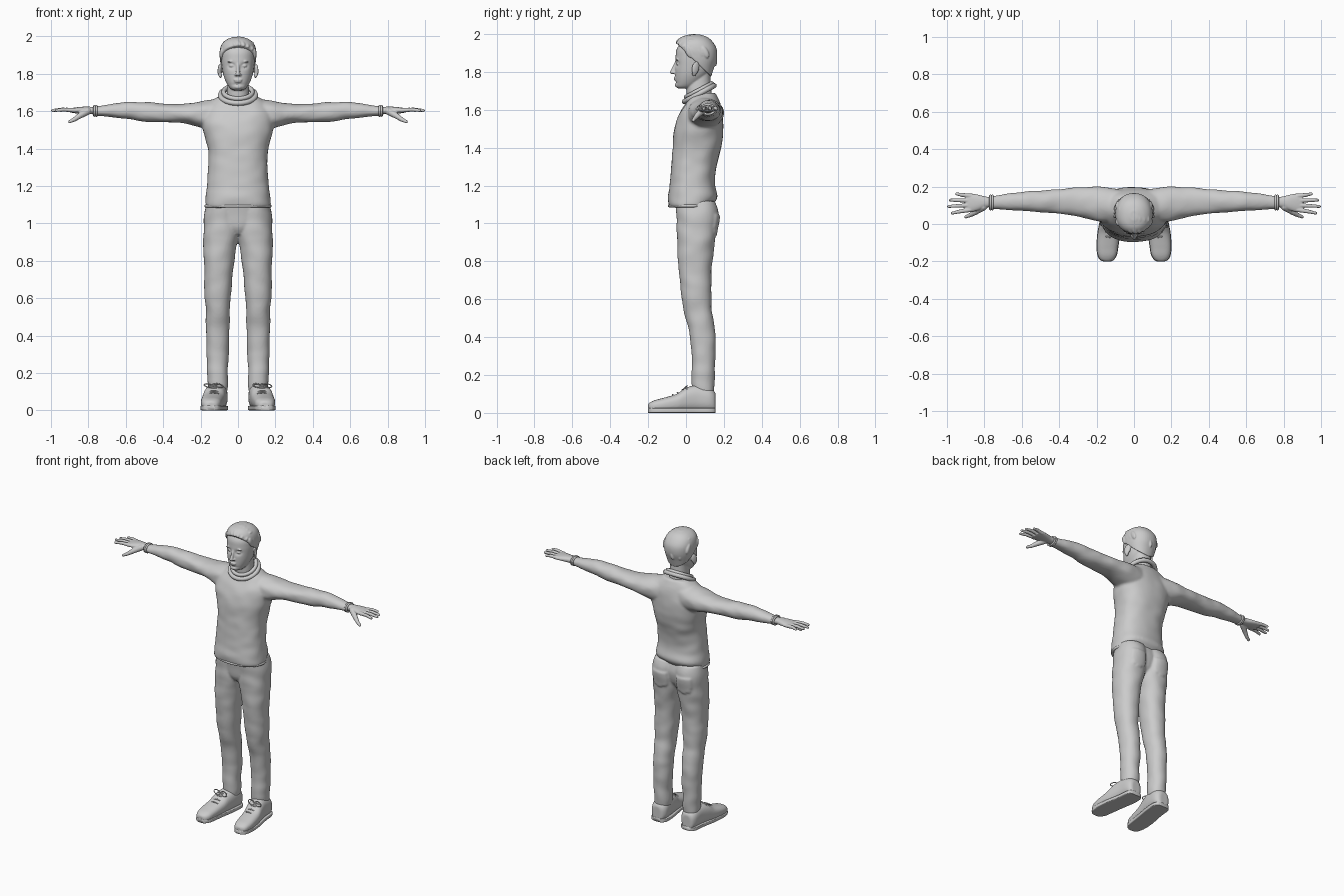
import bpy, bmesh, math
from math import sin, cos, pi, exp
from mathutils import Vector, Matrix, Euler, noise

if "Cube" in bpy.data.objects:
    bpy.data.objects.remove(bpy.data.objects["Cube"])


def catmull(p0, p1, p2, p3, t):
    return [0.5 * (2*b + (c-a)*t + (2*a-5*b+4*c-d)*t*t + (3*b-a-3*c+d)*t**3)
            for a, b, c, d in zip(p0, p1, p2, p3)]


def loft(bm, axis, rings, segs=48, steps=6, power=2.2):
    """Skin rings (t, a0, a1, b0, b1): position on the axis and the extents across it."""
    n, path = len(rings), []
    for i in range(n - 1):
        quad = [rings[max(0, min(n-1, i+k))] for k in (-1, 0, 1, 2)]
        path += [catmull(*quad, s / steps) for s in range(steps)]
    path.append(list(rings[-1]))
    loops = []
    for t, a0, a1, b0, b1 in path:
        loop = []
        for k in range(segs):
            c, s = cos(2*pi*k/segs), sin(2*pi*k/segs)
            a = (a0+a1)/2 + (a1-a0)/2 * math.copysign(abs(c)**(2/power), c)
            b = (b0+b1)/2 + (b1-b0)/2 * math.copysign(abs(s)**(2/power), s)
            loop.append(bm.verts.new({'X': (t, a, b), 'Y': (a, t, b), 'Z': (a, b, t)}[axis]))
        loops.append(loop)
    faces = [bm.faces.new(loops[0]), bm.faces.new(loops[-1])]
    for p, q in zip(loops, loops[1:]):
        faces += [bm.faces.new((p[k], p[(k+1) % segs], q[(k+1) % segs], q[k])) for k in range(segs)]
    bmesh.ops.recalc_face_normals(bm, faces=faces)
    return [v for l in loops for v in l]


def blob(bm, loc, size, rot=(0, 0, 0)):
    m = Matrix.LocRotScale(Vector(loc), Euler(rot), Vector(size))
    bmesh.ops.create_icosphere(bm, subdivisions=3, radius=1, matrix=m)


def limb(bm, pts, radii):
    """Chain of overlapping balls along a path, fused later."""
    for a, b, r0, r1 in zip(pts, pts[1:], radii, radii[1:]):
        a, b = Vector(a), Vector(b)
        for k in range(9):
            r = r0 + (r1-r0)*k/8
            blob(bm, a.lerp(b, k/8), (r, r, r))


def wrinkle(verts, amount, scale):
    for v in verts:
        v.co += noise.noise_vector(Vector((v.co.x*scale, v.co.y*scale, v.co.z*scale*1.6))) * amount


def mirror(bm):
    d = bmesh.ops.duplicate(bm, geom=bm.verts[:] + bm.edges[:] + bm.faces[:])['geom']
    for v in d:
        if isinstance(v, bmesh.types.BMVert):
            v.co.x *= -1
    bmesh.ops.reverse_faces(bm, faces=[f for f in d if isinstance(f, bmesh.types.BMFace)])


def finish(name, bm, voxel=0, smooth=0):
    me = bpy.data.meshes.new(name)
    bm.to_mesh(me)
    bm.free()
    me.shade_smooth()
    ob = bpy.data.objects.new(name, me)
    bpy.context.collection.objects.link(ob)
    if voxel:
        m = ob.modifiers.new('fuse', 'REMESH')
        m.mode, m.voxel_size, m.use_smooth_shade = 'VOXEL', voxel, True
    if smooth:
        m = ob.modifiers.new('soften', 'SMOOTH')
        m.factor, m.iterations = 0.5, smooth
    return ob


def tube(name, pts, r, closed=True):
    cu = bpy.data.curves.new(name, 'CURVE')
    cu.dimensions, cu.bevel_depth, cu.bevel_resolution = '3D', r, 3
    sp = cu.splines.new('POLY')
    sp.points.add(len(pts) - 1)
    for p, q in zip(sp.points, pts):
        p.co = (*q, 1)
    sp.use_cyclic_u, sp.use_smooth = closed, True
    bpy.context.collection.objects.link(bpy.data.objects.new(name, cu))


def ring(c, u, v, n=48):
    return [Vector(c) + Vector(u)*cos(2*pi*k/n) + Vector(v)*sin(2*pi*k/n) for k in range(n)]


def sym(rows):
    return [(z, -w, w, y0, y1) for z, w, y0, y1 in rows]


# sweater: sleeves mirrored, then torso, fused together
bm = bmesh.new()
v = loft(bm, 'X', [(.04, .01, .18, 1.50, 1.672), (.17, .01, .198, 1.505, 1.657), (.26, .032, .198, 1.53, 1.643),
                   (.365, .05, .19, 1.54, 1.638), (.47, .06, .18, 1.542, 1.646), (.58, .07, .172, 1.557, 1.651),
                   (.67, .076, .164, 1.567, 1.639), (.74, .079, .154, 1.575, 1.63), (.765, .08, .15, 1.577, 1.626)])
wrinkle(v, .004, 14)
mirror(bm)
v = loft(bm, 'Z', sym([(1.085, .168, -.085, .135), (1.1, .173, -.092, .14), (1.14, .172, -.096, .167),
                       (1.2, .165, -.086, .152), (1.3, .158, -.079, .16), (1.4, .163, -.071, .187),
                       (1.5, .186, -.061, .197), (1.58, .19, -.036, .193), (1.64, .16, .0, .176),
                       (1.69, .088, .03, .156)]), segs=64, power=2.4)
wrinkle(v, .004, 11)
finish('sweater', bm, .008, 5)
tube('sweater_hem', ring((0, .025, 1.093), (.172, 0, 0), (0, .113, 0)), .008)
tube('sweater_collar', ring((0, .07, 1.685), (.094, 0, 0), (0, .078, .042)), .014)
tube('shirt_collar', ring((0, .068, 1.703), (.077, 0, 0), (0, .068, .036)), .012)
for s, side in ((1, 'left'), (-1, 'right')):
    for x in (.757, .768):
        tube(side + '_cuff', ring((s*x, .115, 1.602), (0, .036, 0), (0, 0, .026)), .006)

# trousers: one leg mirrored, raised back pockets, then the pelvis
bm = bmesh.new()
v = loft(bm, 'Z', [(.1, .06, .158, .035, .146), (.15, .055, .162, .03, .15), (.25, .053, .165, .03, .153),
                   (.36, .05, .168, .025, .157), (.45, .046, .171, .01, .15), (.57, .042, .175, -.016, .135),
                   (.71, .03, .18, -.035, .131), (.85, .012, .186, -.045, .145), (.95, -.008, .186, -.048, .158),
                   (1.05, -.01, .18, -.05, .171), (1.12, -.01, .165, -.05, .15)], segs=64, steps=10)
wrinkle(v, .005, 9)
for q in v:
    if .035 < q.co.x < .145 and q.co.y > .08 and .935 + abs(q.co.x-.09)*.3 < q.co.z < 1.045:
        q.co.y += .008
mirror(bm)
loft(bm, 'Z', sym([(.94, .03, -.02, .11), (.98, .12, -.042, .14), (1.05, .165, -.05, .155), (1.12, .16, -.06, .14)]))
finish('trousers', bm, .007, 3)

# shoes and soles
foot = [(-.2, .125, .162, .045), (-.19, .108, .182, .055), (-.165, .093, .194, .067), (-.12, .085, .199, .079),
        (-.05, .075, .194, .1), (0, .067, .185, .132), (.06, .058, .174, .147), (.12, .056, .168, .135),
        (.148, .07, .156, .115), (.156, .088, .14, .1)]
bm = bmesh.new()
loft(bm, 'Y', [(y, a, b, .004, h) for y, a, b, h in foot], power=2.5)
mirror(bm)
finish('shoes', bm, .005, 3)
bm = bmesh.new()
loft(bm, 'Y', [(y, a-.002, b+.002, 0, .026) for y, a, b, h in foot], power=7)
mirror(bm)
finish('shoe_soles', bm)

# shoe laces
for s, side in ((1, 'left'), (-1, 'right')):
    for y, z in ((-.07, .096), (-.045, .106), (-.02, .121), (.0, .134)):
        tube(side + '_lace', [(s*(.13+.036*cos(a)), y+.01*cos(a)**2, z - .016*cos(a)**2)
                              for a in [pi*k/10 for k in range(11)]], .004, False)
    for d in (-1, 1):
        tube(side + '_lace_bow', ring((s*.13 + d*.026, -.005, .133), (.025, -.006, -.004), (0, .01, .009), 20), .003)

# hands: palm, four fingers and a thumb
bm = bmesh.new()
loft(bm, 'X', [(.74, .09, .144, 1.583, 1.622), (.79, .088, .146, 1.584, 1.624), (.83, .074, .156, 1.586, 1.624),
               (.87, .064, .163, 1.589, 1.62), (.9, .066, .16, 1.594, 1.615)], segs=32)
for y0, y1, tip in ((.076, .058, .972), (.1, .094, .992), (.125, .128, .982), (.15, .161, .948)):
    limb(bm, [(.875, y0, 1.605), ((.89+tip)/2, (y0+y1)/2, 1.609), (tip, y1, 1.604)], [.0125, .0105, .008])
limb(bm, [(.805, .092, 1.6), (.85, .062, 1.573), (.875, .048, 1.556), (.9, .038, 1.544)], [.02, .015, .0115, .0085])
mirror(bm)
finish('hands', bm, .0035, 2)

# head: ears and paired features mirrored, then skull, neck, nose and mouth
bm = bmesh.new()
blob(bm, (.097, .05, 1.82), (.009, .021, .036), (-.2, 0, .45))
blob(bm, (.094, .043, 1.79), (.008, .012, .014))
blob(bm, (.033, -.04, 1.843), (.015, .011, .009))
blob(bm, (.036, -.046, 1.866), (.022, .008, .005), (0, .12, -.25))
blob(bm, (.011, -.062, 1.795), (.008, .01, .007))
mirror(bm)
v = loft(bm, 'Z', sym([(1.712, .022, -.04, .02), (1.722, .042, -.052, .05), (1.75, .061, -.056, .085),
                       (1.79, .077, -.058, .12), (1.84, .086, -.057, .14), (1.88, .09, -.055, .15),
                       (1.92, .088, -.049, .148), (1.96, .07, -.022, .125), (1.985, .04, .01, .09)]), steps=8)
for q in v:
    if q.co.y < .03:
        q.co.y += .014 * exp(-((abs(q.co.x)-.034)/.017)**2 - ((q.co.z-1.842)/.014)**2)
        q.co.y += .005 * exp(-(q.co.x/.03)**2 - ((q.co.z-1.742)/.006)**2)
loft(bm, 'Z', sym([(1.6, .066, .02, .15), (1.68, .061, .004, .137), (1.74, .057, .004, .13), (1.8, .055, .02, .128)]))
limb(bm, [(0, -.05, 1.855), (0, -.064, 1.82), (0, -.073, 1.798)], [.008, .009, .0115])
blob(bm, (0, -.057, 1.768), (.023, .009, .005))
blob(bm, (0, -.056, 1.759), (.02, .009, .0055))
blob(bm, (0, -.047, 1.73), (.022, .012, .012))
finish('head', bm, .004, 3)

# hair: cap trimmed along a sloping hairline, with swept locks
bm = bmesh.new()
loft(bm, 'Z', sym([(1.775, .06, .05, .133), (1.82, .084, -.02, .147), (1.87, .096, -.05, .163),
                   (1.92, .098, -.054, .162), (1.96, .086, -.045, .14), (1.985, .058, -.022, .11),
                   (1.998, .02, .02, .07)]))
cut = bmesh.ops.bisect_plane(bm, geom=bm.verts[:] + bm.edges[:] + bm.faces[:], plane_co=(0, -.04, 1.942),
                             plane_no=(0, .7, .72), clear_inner=True)['geom_cut']
bmesh.ops.holes_fill(bm, edges=[e for e in bm.edges if e.is_boundary])
for k in range(7):
    x = -.066 + .022*k
    blob(bm, (x, -.026 + x*x*7, 1.967 - x*x*5), (.015, .034, .014), (.5, 0, .35))
    blob(bm, (x, .05, 1.988 - x*x*6), (.014, .042, .011), (-.1, 0, .3))
    blob(bm, (x, .148 - x*x*9, 1.9 - (k % 2)*.03), (.014, .016, .042), (.15, .2, 0))
for s in (-1, 1):
    for k in range(4):
        blob(bm, (s*.088, .015 + .028*k, 1.905), (.011, .018, .036), (.5, 0, 0))
finish('hair', bm, .004, 2)
